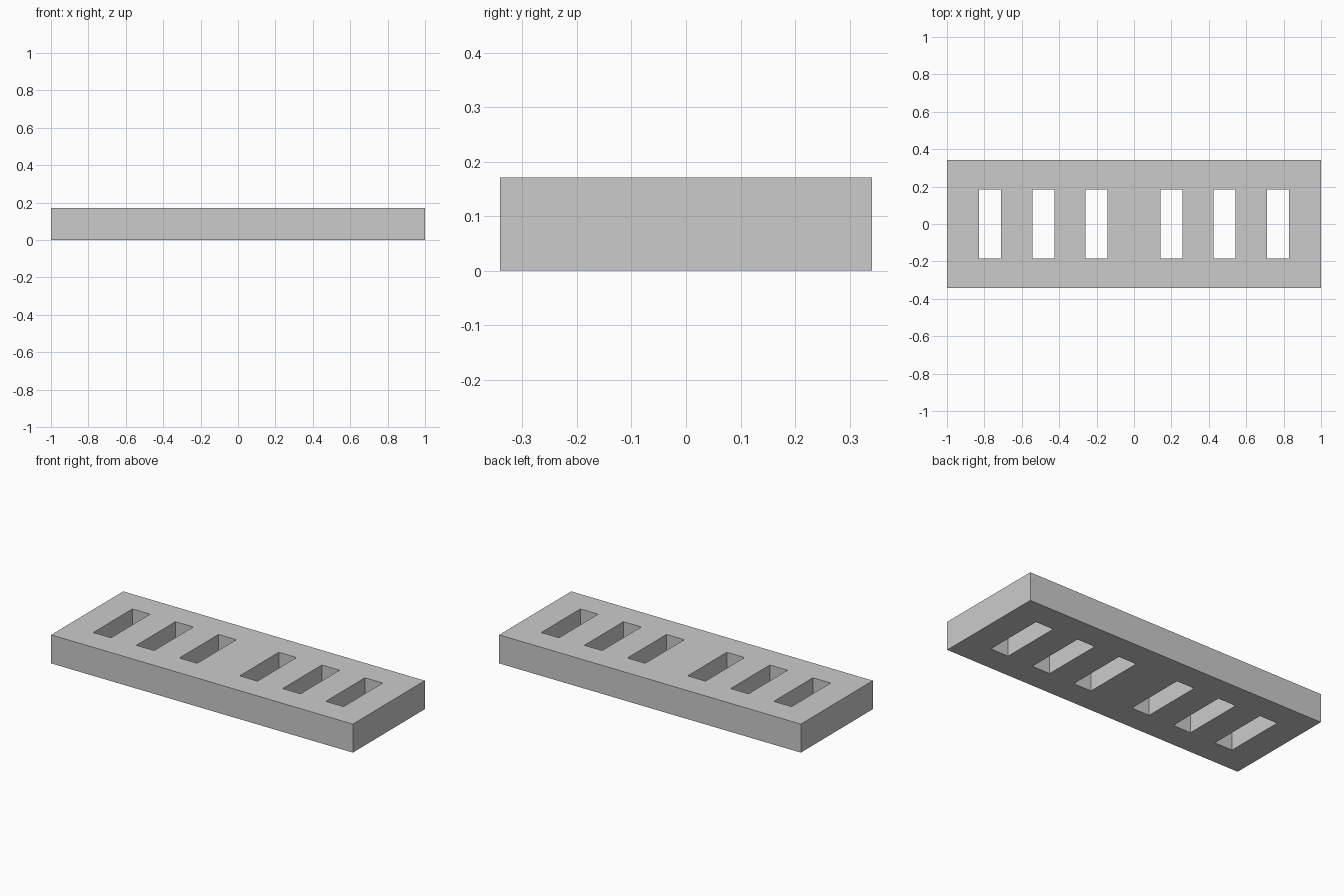
import bpy
import bmesh

cube = bpy.data.objects.get("Cube")
if cube:
    bpy.data.objects.remove(cube, do_unlink=True)

LENGTH, DEPTH, HEIGHT = 2.0, 0.682, 0.171
SLOT_WIDTH, SLOT_DEPTH = 0.118, 0.37
SLOT_CENTRES = (0.2, 0.485, 0.771)

# Plain grey finish
grey = bpy.data.materials.new("plain_grey")
grey.use_nodes = True
colour = (0.6, 0.6, 0.6, 1)
grey.diffuse_color = colour
grey.node_tree.nodes["Principled BSDF"].inputs["Base Color"].default_value = colour

# Grid lines follow the outer edges and every slot edge
half = SLOT_WIDTH / 2
edges = [c + s * half for c in SLOT_CENTRES for s in (-1, 1)]
xs = sorted([-LENGTH / 2, LENGTH / 2] + edges + [-e for e in edges])
ys = [-DEPTH / 2, -SLOT_DEPTH / 2, SLOT_DEPTH / 2, DEPTH / 2]

# Flat plate, leaving out the cells of the slots
bm = bmesh.new()
grid = [[bm.verts.new((x, y, 0)) for y in ys] for x in xs]
for i in range(len(xs) - 1):
    for j in range(len(ys) - 1):
        if j == 1 and i % 2 == 1:
            continue
        bm.faces.new((grid[i][j], grid[i + 1][j],
                      grid[i + 1][j + 1], grid[i][j + 1]))

# Raise the plate into a solid slab with through slots
top = bmesh.ops.extrude_face_region(bm, geom=bm.faces[:], use_keep_orig=True)
bmesh.ops.translate(bm, vec=(0, 0, HEIGHT),
                    verts=[v for v in top["geom"] if isinstance(v, bmesh.types.BMVert)])
bmesh.ops.recalc_face_normals(bm, faces=bm.faces[:])

mesh = bpy.data.meshes.new("slotted_slab")
bm.to_mesh(mesh)
bm.free()
mesh.materials.append(grey)
slab = bpy.data.objects.new("slotted_slab", mesh)
bpy.context.collection.objects.link(slab)
